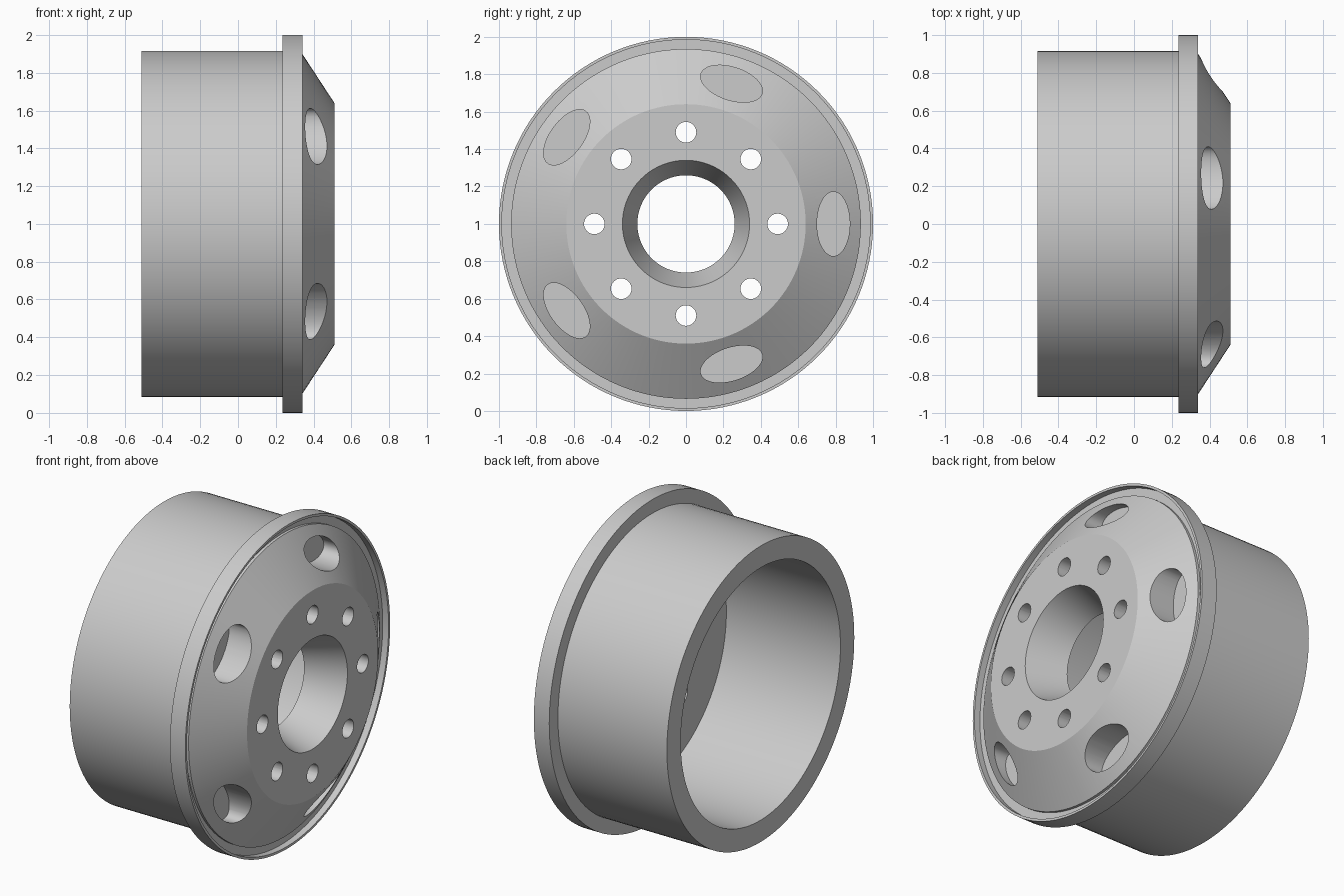
import bpy, bmesh
from math import pi, radians, cos, sin
from mathutils import Matrix

cube = bpy.data.objects.get("Cube")
if cube:
    bpy.data.objects.remove(cube, do_unlink=True)

AXIS_Z = 1.0      # height of the wheel axle
SEGMENTS = 128
PLATE_FRONT = 0.30
PLATE_BACK = 0.27

metal = bpy.data.materials.new("plain grey metal")
metal.use_nodes = True
grey = (0.6, 0.6, 0.6, 1)
metal.diffuse_color = grey
metal.node_tree.nodes["Principled BSDF"].inputs["Base Color"].default_value = grey


def add_object(name, bm):
    bmesh.ops.recalc_face_normals(bm, faces=bm.faces)
    mesh = bpy.data.meshes.new(name)
    bm.to_mesh(mesh)
    bm.free()
    mesh.materials.append(metal)
    obj = bpy.data.objects.new(name, mesh)
    bpy.context.collection.objects.link(obj)
    return obj


def lathe(name, profile):
    """Turn a closed (x, radius) outline around the axle."""
    bm = bmesh.new()
    rings = []
    for i in range(SEGMENTS):
        a = 2 * pi * i / SEGMENTS
        rings.append([bm.verts.new((x, r * cos(a), AXIS_Z + r * sin(a))) for x, r in profile])
    for i, ring in enumerate(rings):
        following = rings[(i + 1) % SEGMENTS]
        for j in range(len(profile)):
            k = (j + 1) % len(profile)
            bm.faces.new((ring[j], ring[k], following[k], following[j]))
    return add_object(name, bm)


def hole_cutter(name, count, distance, radial, tangential, x0, x1, sides):
    """A ring of elliptical rods parallel to the axle."""
    bm = bmesh.new()
    to_axle = Matrix.Rotation(radians(90), 4, 'Y')
    for i in range(count):
        place = (Matrix.Translation(((x0 + x1) / 2, 0, AXIS_Z))
                 @ Matrix.Rotation(2 * pi * i / count, 4, 'X')
                 @ Matrix.Translation((0, distance, 0))
                 @ Matrix.Diagonal((1, radial, tangential, 1)) @ to_axle)
        bmesh.ops.create_cone(bm, cap_ends=True, segments=sides, radius1=1,
                              radius2=1, depth=x1 - x0, matrix=place)
    obj = add_object(name, bm)
    obj.hide_render = True
    return obj


def cut(obj, cutters):
    for cutter in cutters:
        mod = obj.modifiers.new("holes", 'BOOLEAN')
        mod.operation = 'DIFFERENCE'
        mod.solver = 'EXACT'
        mod.object = cutter
    bpy.context.view_layer.update()
    graph = bpy.context.evaluated_depsgraph_get()
    mesh = bpy.data.meshes.new_from_object(obj.evaluated_get(graph))
    obj.modifiers.clear()
    obj.data = mesh


# Rim: open barrel, raised lip with a recess, and the backing plate
rim = lathe("rim", [
    (-0.51, 0.78), (-0.51, 0.915), (0.235, 0.915), (0.235, 1.0), (0.34, 1.0),
    (0.34, 0.985), (PLATE_FRONT, 0.985), (PLATE_FRONT, 0.27),
    (PLATE_BACK, 0.26), (PLATE_BACK, 0.78)])

# Dish: sloping cone with a flat mounting face and tapered hub bore
dish = lathe("dish", [
    (PLATE_FRONT, 0.27), (PLATE_FRONT, 0.935), (0.317, 0.935),
    (0.51, 0.64), (0.51, 0.34)])

# Bolt holes go through both parts, vent holes stop at the backing plate
bolts = hole_cutter("bolt_hole_cutter", 8, 0.49, 0.055, 0.055, 0.2, 0.6, 32)
vents = hole_cutter("vent_hole_cutter", 5, 0.788, 0.088, 0.172, 0.25, 0.6, 48)
cut(rim, [bolts])
cut(dish, [bolts, vents])
for cutter in (bolts, vents):
    bpy.data.objects.remove(cutter, do_unlink=True)

# Smooth round walls, crisp edges
bpy.ops.object.select_all(action='DESELECT')
for part in (rim, dish):
    part.select_set(True)
bpy.context.view_layer.objects.active = rim
bpy.ops.object.shade_smooth_by_angle(angle=radians(25))
